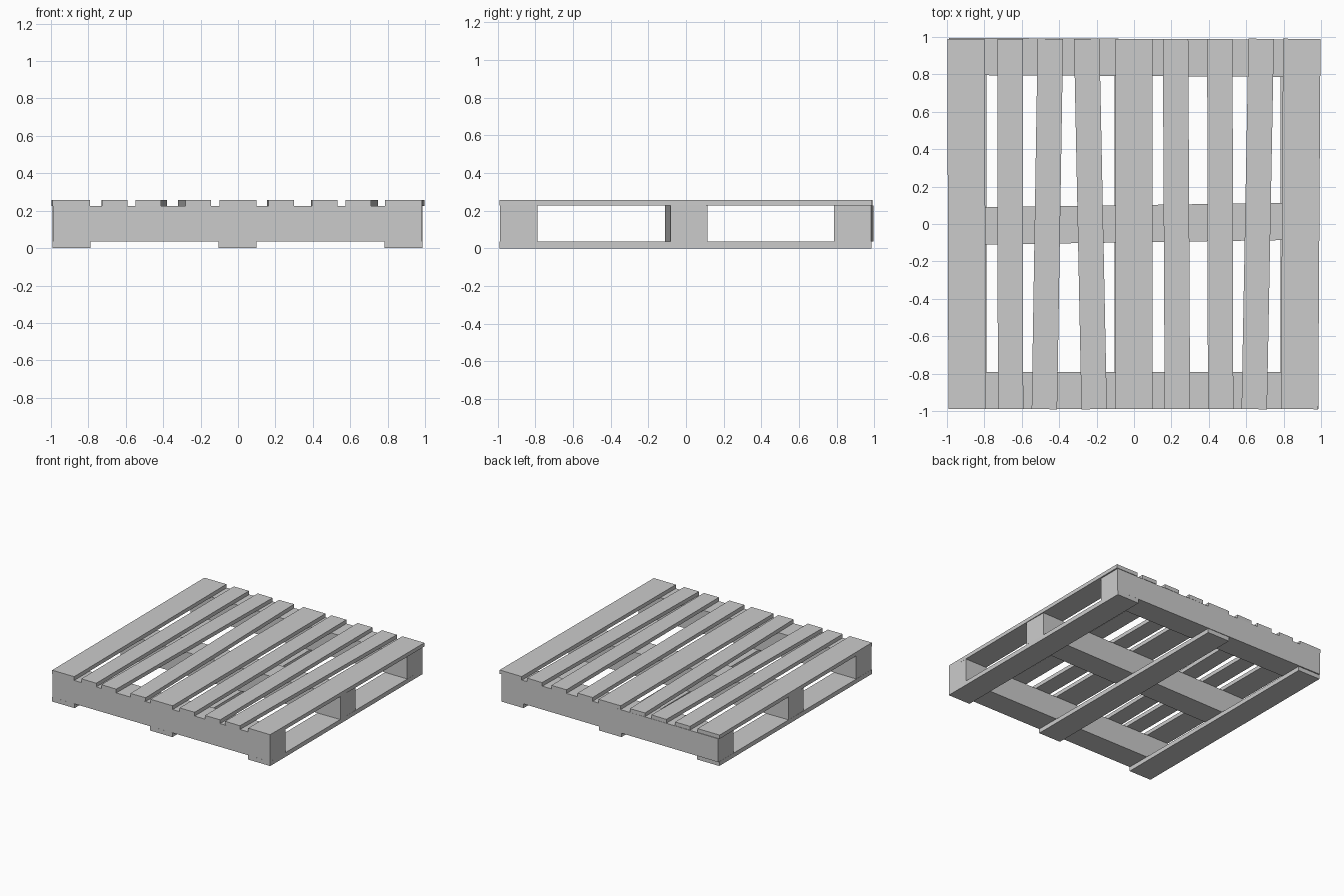
import bpy
from math import atan2, hypot
from mathutils import Vector

if "Cube" in bpy.data.objects:
    bpy.data.objects.remove(bpy.data.objects["Cube"])


def plank(name, a, b, width, z0, z1):
    """Box whose centre line runs from a to b in plan, between heights z0 and z1."""
    a, b = Vector(a), Vector(b)
    d, mid = b - a, (a + b) / 2
    bpy.ops.mesh.primitive_cube_add(size=1, location=(mid.x, mid.y, (z0 + z1) / 2),
                                    rotation=(0, 0, atan2(d.y, d.x)))
    obj = bpy.context.object
    obj.name = name
    obj.scale = (hypot(d.x, d.y), width, z1 - z0)
    bpy.ops.object.transform_apply(location=False, rotation=True, scale=True)


LOW, HIGH, TOP = 0.035, 0.226, 0.257

# Deck boards: front centre x, back centre x, width (slightly askew)
deck = [(-0.892, -0.898, 0.2), (-0.66, -0.662, 0.136), (-0.479, -0.447, 0.136),
        (-0.213, -0.253, 0.136), (0, 0, 0.2), (0.232, 0.222, 0.136),
        (0.463, 0.459, 0.136), (0.643, 0.68, 0.136), (0.885, 0.897, 0.2)]
for i, (front, back, width) in enumerate(deck):
    plank(f"deck_board_{i + 1}", (front, -0.99), (back, 0.99), width, HIGH, TOP)

# Stringers: left centre y, right centre y
for name, left, right in [("front_stringer", -0.89, -0.89),
                          ("middle_stringer", -0.013, 0.016),
                          ("back_stringer", 0.896, 0.885)]:
    plank(name, (-0.99, left), (0.985, right), 0.199, LOW, HIGH)

# Bottom runners
for name, x in [("left_runner", -0.89), ("middle_runner", -0.003), ("right_runner", 0.884)]:
    plank(name, (x, -0.99), (x, 0.985), 0.203, 0, LOW)
